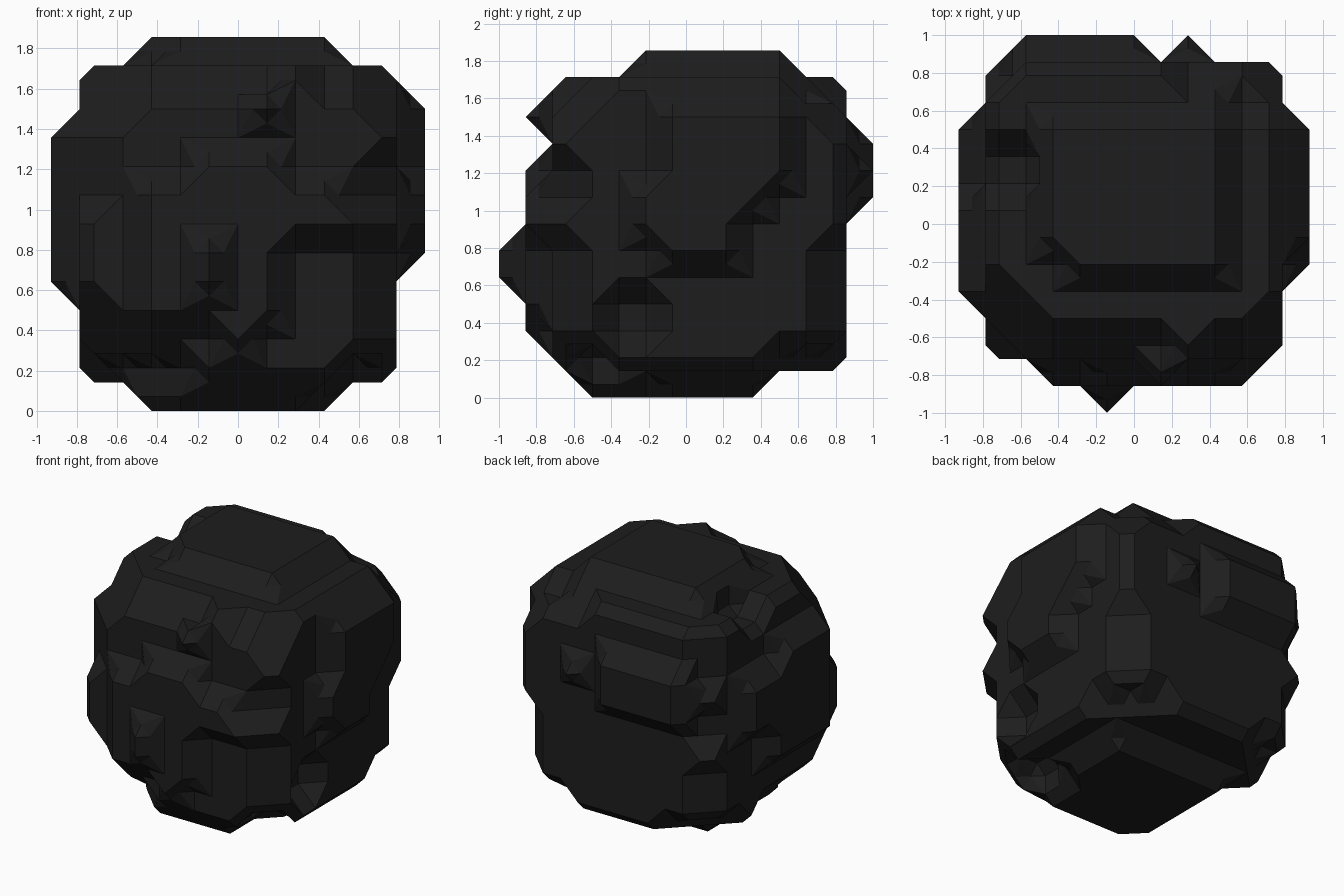
import bpy
import bmesh
from itertools import product
from mathutils import Vector

old = bpy.data.objects.get("Cube")
if old:
    bpy.data.objects.remove(old, do_unlink=True)

CELL = 1 / 7

# Boulder outline in cells: allowed x and y spans per height row, x spans per depth row
front_rows = [(-3, 3), (-5, 5), (-5, 5), (-5, 5), (-6, 5)] + [(-6, 6)] * 5
front_rows += [(-5, 6), (-5, 5), (-3, 3)]
side_rows = [(-4, 2), (-5, 5)] + [(-6, 5)] * 7
side_rows += [(-5, 5), (-5, 5), (-4, 5), (-2, 3)]
top_rows = [(-3, 4), (-5, 5), (-5, 5), (-6, 5)] + [(-6, 6)] * 6
top_rows += [(-5, 5), (-5, 5)]

# How far each upright corner reaches along its diagonal, per height row
corner_rows = {
    (1, 1): [5, 7, 9, 9, 9, 9, 10, 10, 10, 10, 9, 8, 6],
    (-1, 1): [5, 7, 9, 9, 9, 10, 9, 9, 10, 9, 9, 9, 6],
    (1, -1): [6, 8, 9, 9, 9, 9, 10, 9, 9, 10, 9, 8, 5],
    (-1, -1): [6, 6, 8, 9, 10, 10, 10, 9, 9, 9, 8, 7, 4],
}

# Ledges and spurs that stand out of the main mass: x, y and z cell ranges
ledges = [
    ((-4, 0), (6, 6), (7, 9)),       # back shelf
    ((-1, -1), (-7, -7), (4, 5)),    # front spur
    ((1, 1), (-6, -6), (10, 10)),    # upper front spur
    ((2, 2), (-5, -5), (11, 11)),    # crown spur
    ((2, 2), (6, 6), (8, 8)),        # back spur
]

# Notches broken out of the mass
notches = [
    ((6, 6), (-2, -2), (8, 10)),     # left bulge, front upper edge
    ((6, 6), (-2, -2), (5, 5)),      # left bulge, front lower edge
    ((6, 6), (2, 2), (5, 6)),        # left bulge, back lower edge
    ((6, 6), (3, 3), (5, 7)),        # left bulge, back lower corner
    ((5, 5), (-3, -2), (2, 3)),      # left side hollow
    ((3, 4), (-4, -3), (1, 1)),      # left foot gap
    ((3, 3), (-4, -2), (0, 0)),      # base corner
    ((2, 5), (5, 5), (11, 11)),      # back upper edge
    ((4, 4), (4, 4), (11, 11)),      # back upper corner
    ((-5, -4), (1, 2), (11, 11)),    # right upper pit
    ((-5, -5), (-5, 1), (1, 1)),     # right lower edge
    ((-6, -6), (1, 3), (9, 9)),      # right bulge, back upper edge
    ((-6, -6), (2, 3), (4, 5)),      # right bulge, back lower edge
    ((-3, -2), (-6, -6), (8, 8)),    # brow, right end
    ((2, 4), (-6, -6), (8, 8)),      # brow, left end
    ((-3, -1), (-6, -6), (2, 2)),    # front lower edge
    ((1, 1), (-6, -6), (2, 2)),      # front lower middle
    ((2, 4), (-6, -6), (2, 5)),      # front left hollow
]


def within(value, span):
    return span[0] <= value <= span[1]


def in_any(cell, boxes):
    return any(all(within(v, s) for v, s in zip(cell, box)) for box in boxes)


def solid(cell):
    """True where a cell of the boulder is filled."""
    i, j, k = cell
    if in_any(cell, ledges):
        return True
    if not within(j, side_rows[k]) or in_any(cell, notches):
        return False
    if not (within(i, front_rows[k]) and within(i, top_rows[j + 6])):
        return False
    return all(sx * i + sy * j <= reach[k]
               for (sx, sy), reach in corner_rows.items())


def chamfered_faces(corners):
    """Skin of one cell block, with corners cut half way along each edge."""
    points = set()
    for c in corners:
        points.add(tuple(2 * v for v in c))
        for axis in range(3):
            mid = [2 * v for v in c]
            mid[axis] = 1
            points.add(tuple(mid))
    hull = bmesh.new()
    for p in sorted(points):
        hull.verts.new(p)
    bmesh.ops.convex_hull(hull, input=hull.verts[:])
    bmesh.ops.recalc_face_normals(hull, faces=hull.faces[:])
    result = []
    for f in hull.faces:
        pts = [v.co.copy() for v in f.verts]
        flat = any(all(abs(p[a] - side) < 0.01 for p in pts)
                   for a in range(3) for side in (0, 2))
        if not flat:
            result.append(pts)
    hull.free()
    return result


# Stone colour
stone = bpy.data.materials.new("charcoal stone")
stone.use_nodes = True
colour = (0.0125, 0.0125, 0.0125, 1)
stone.diffuse_color = colour
stone.node_tree.nodes["Principled BSDF"].inputs["Base Color"].default_value = colour

# Boulder skin, cell block by cell block
cells = {c for c in product(range(-6, 7), range(-7, 7), range(13)) if solid(c)}
block = list(product((0, 1), repeat=3))
cache = {}
bm = bmesh.new()
for i, j, k in product(range(-8, 8), range(-9, 8), range(-2, 14)):
    corners = tuple(c for c in block if (i + c[0], j + c[1], k + c[2]) in cells)
    if len(corners) in (0, 8):
        continue
    if corners not in cache:
        cache[corners] = chamfered_faces(corners)
    base = Vector((i, j + 0.5, k + 0.5))
    for pts in cache[corners]:
        bm.faces.new([bm.verts.new((base + p / 2) * CELL) for p in pts])
bmesh.ops.remove_doubles(bm, verts=bm.verts[:], dist=0.001)
bmesh.ops.recalc_face_normals(bm, faces=bm.faces[:])
bmesh.ops.dissolve_limit(bm, angle_limit=0.01, verts=bm.verts[:], edges=bm.edges[:])

mesh = bpy.data.meshes.new("boulder")
bm.to_mesh(mesh)
bm.free()
mesh.materials.append(stone)
boulder = bpy.data.objects.new("boulder", mesh)
bpy.context.collection.objects.link(boulder)
